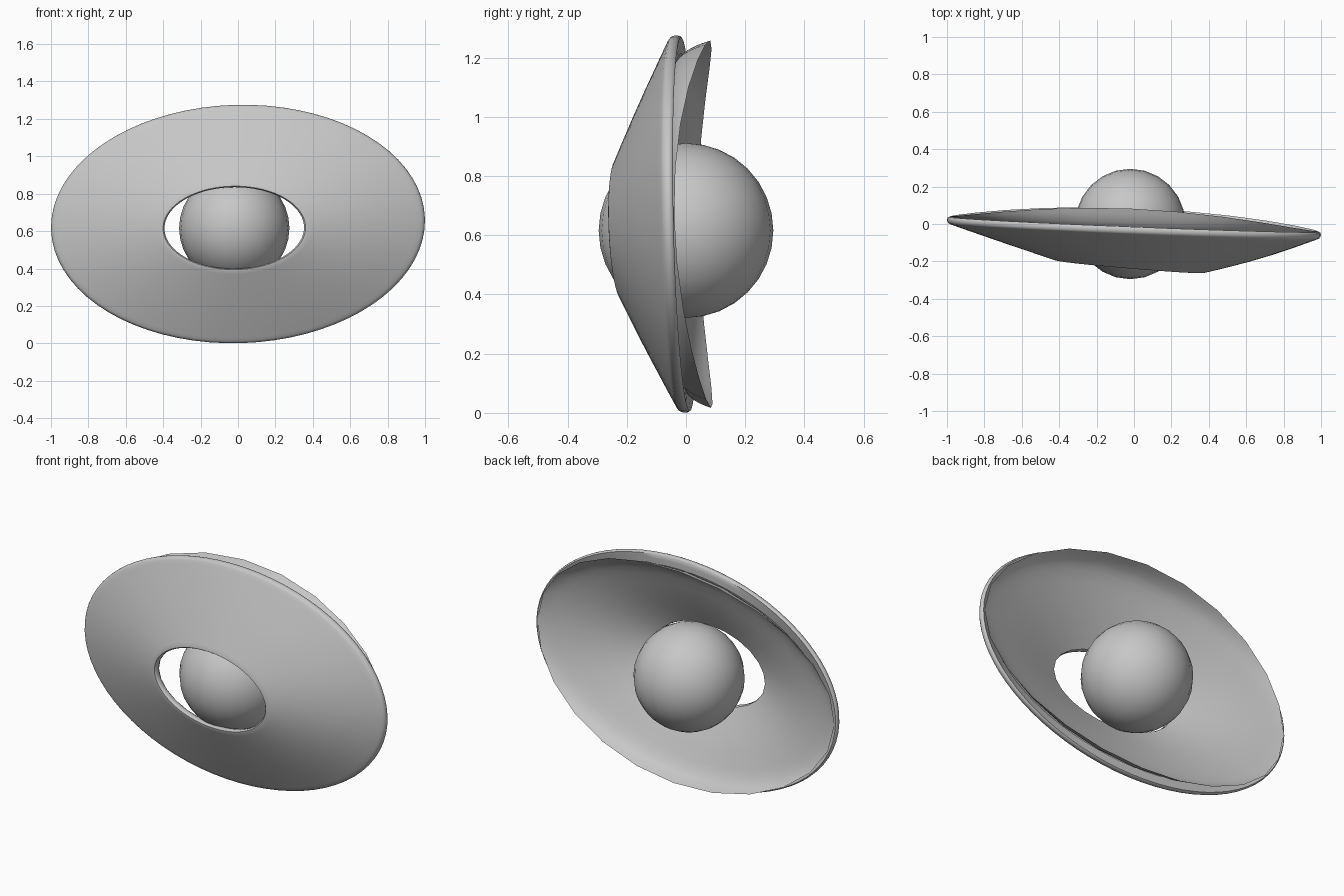
import bpy, math

if "Cube" in bpy.data.objects:
    bpy.data.objects.remove(bpy.data.objects["Cube"])

grey = bpy.data.materials.new("plain grey")
grey.diffuse_color = (0.57, 0.57, 0.57, 1)
grey.use_nodes = True
grey.node_tree.nodes["Principled BSDF"].inputs["Base Color"].default_value = grey.diffuse_color


def lerp(a, b, t):
    return a + (b - a) * t


def dish_point(t, ang, off):
    """Point on the dish: t = 0 at the hole, 1 at the rim; off moves it backwards."""
    c, s = math.cos(ang), math.sin(ang)
    a, b = lerp(0.375, 1.0, t), lerp(0.219, 0.637, t)
    r = lerp(0.01, 0.03, t)
    x = a * c * math.cos(r) - b * s * math.sin(r)
    z = a * c * math.sin(r) + b * s * math.cos(r)
    # tilted hole plane blends into a less tilted rim plane
    y_hole = -0.234 - 0.032 * c - 0.009 * s
    y_rim = -0.035 - 0.04 * c - 0.013 * s
    bulge = (0.003 + 0.005 * c * c + 0.006 * c) * math.sin(math.pi * t)
    y = lerp(y_hole, y_rim, t) - bulge + off
    return (x - 0.02 * (1 - t), y, z + lerp(0.617, 0.638, t))


def loft(name, rings, segs, widen=0.0):
    """Skin rings of (t, offset function of the sine of the angle)."""
    verts, faces = [], []
    for t, off in rings:
        for j in range(segs):
            ang = 2 * math.pi * j / segs
            side = 1 + widen * math.cos(ang) ** 2
            verts.append(dish_point(t * side, ang, off(math.sin(ang))))
    for i in range(len(rings) - 1):
        for j in range(segs):
            k = (j + 1) % segs
            faces.append((i * segs + j, (i + 1) * segs + j,
                          (i + 1) * segs + k, i * segs + k))
    me = bpy.data.meshes.new(name)
    me.from_pydata(verts, [], faces)
    ob = bpy.data.objects.new(name, me)
    bpy.context.collection.objects.link(ob)
    finish(ob)


def finish(ob):
    ob.data.materials.append(grey)
    bpy.ops.object.select_all(action='DESELECT')
    ob.select_set(True)
    bpy.context.view_layer.objects.active = ob
    bpy.ops.object.shade_smooth_by_angle(angle=math.radians(45))


# Front shell: rolled hole lip, sloping face, rounded rim and the rim's rear ledge
profile = [(0.006, 0.042, 0), (-0.003, 0.032, 0), (-0.003, 0.014, 0), (0.01, 0.003, 0),
           (0.035, 0, 0), (0.07, 0, 0), (0.2, 0, 0), (0.4, 0, 0), (0.6, 0, 0),
           (0.8, 0, 0), (0.93, 0, 0), (0.97, 0, 0), (0.987, 0.002, 0),
           (0.997, 0.009, 0), (1.0, 0.018, 0), (0.996, 0.029, 0),
           (0.985, 0.036, 0), (0.93, 0.03, 0.018), (0.86, 0.026, 0.036)]
loft("front_shell",
     [(t, lambda s, o=o, q=q: o + q * s * s) for t, o, q in profile], 72)


# Rear shell: bowl whose top and bottom edges sweep backwards
def rear_offset(t):
    flare = (t / 0.96) ** 14
    base = 0.041 - 0.003 * t + 0.018 * math.sin(math.pi * t)
    return lambda s: base + flare * s * s * (0.086 + 0.012 * s)


loft("rear_bowl",
     [(t, rear_offset(t)) for t in
      (0.96, 0.94, 0.92, 0.89, 0.86, 0.8, 0.7, 0.55, 0.4, 0.25, 0.1, 0.004)],
     24, 0.02)

# Central ball
bpy.ops.mesh.primitive_uv_sphere_add(segments=24, ring_count=16, radius=0.295,
                                     location=(-0.02, 0, 0.616))
ball = bpy.context.object
ball.name = "ball"
finish(ball)
